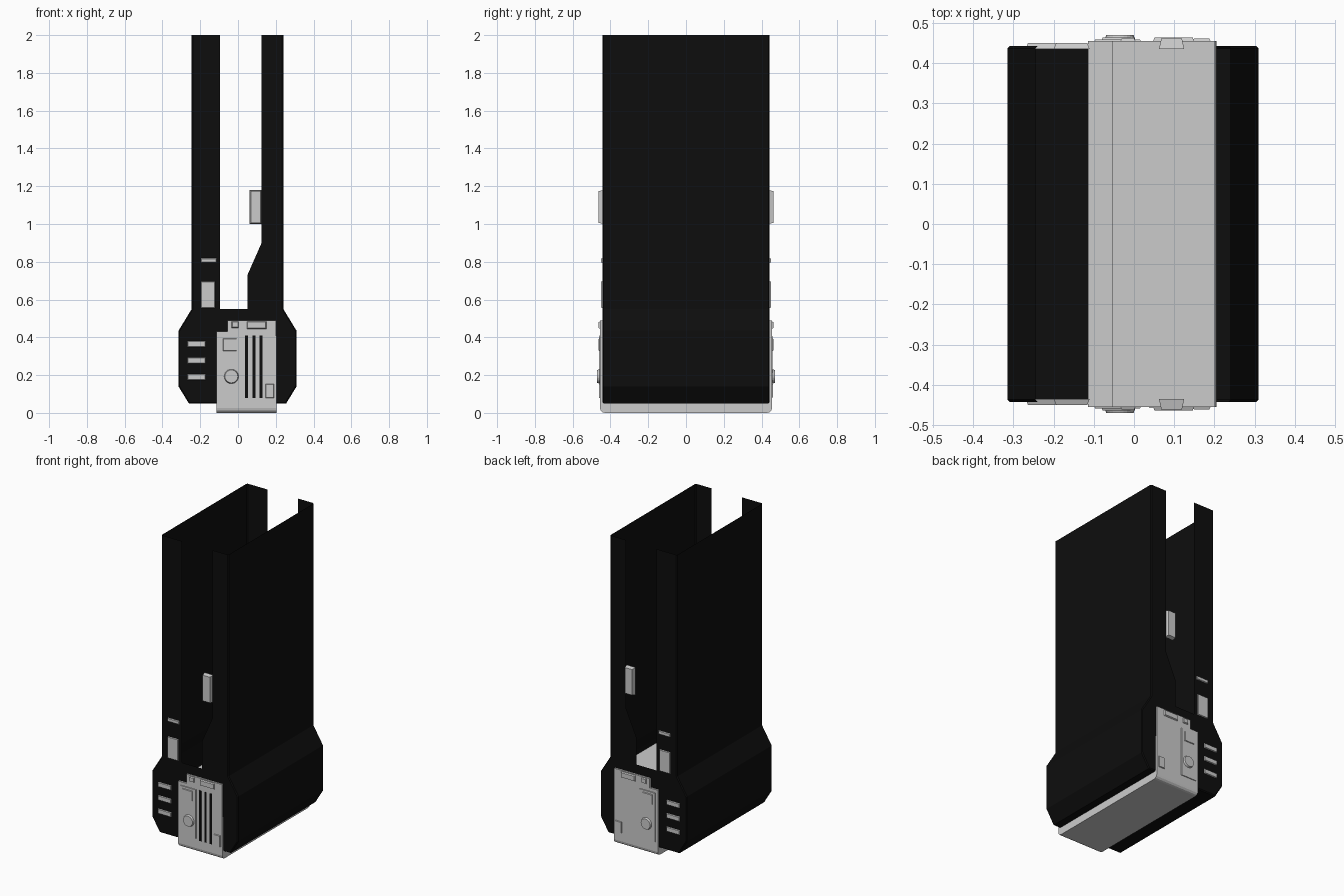
import bpy, bmesh, math
from mathutils import Matrix, Vector

if "Cube" in bpy.data.objects:
    bpy.data.objects.remove(bpy.data.objects["Cube"])


def material(name, rgb):
    m = bpy.data.materials.new(name)
    m.use_nodes = True
    m.diffuse_color = (*rgb, 1)
    bsdf = m.node_tree.nodes["Principled BSDF"]
    bsdf.inputs["Base Color"].default_value = (*rgb, 1)
    bsdf.inputs["Roughness"].default_value = 0.6
    return m


BLACK = material("matte black", (0.004, 0.004, 0.004))
GREY = material("light grey", (0.6, 0.6, 0.6))


def finish(bm, name, mat):
    mesh = bpy.data.meshes.new(name)
    bm.to_mesh(mesh)
    bm.free()
    mesh.materials.append(mat)
    ob = bpy.data.objects.new(name, mesh)
    bpy.context.collection.objects.link(ob)
    return ob


def prism(outline, y, open_from=None):
    """Extrude an x-z outline along y; sides from open_from on are left open."""
    bm = bmesh.new()
    front = [bm.verts.new((x, -y, z)) for x, z in outline]
    back = [bm.verts.new((x, y, z)) for x, z in outline]
    bm.faces.new(front)
    bm.faces.new(back[::-1])
    n = len(outline)
    for i in range(n if open_from is None else open_from):
        j = (i + 1) % n
        bm.faces.new((front[j], front[i], back[i], back[j]))
    bmesh.ops.recalc_face_normals(bm, faces=bm.faces)
    return bm


def end_name(side):
    return "front_" if side < 0 else "back_"


def plate(name, x0, x1, z0, z1, y0, y1, side, mat=GREY, taper=0.006):
    """Raised rectangle on one end, with sloping borders."""
    bm = bmesh.new()
    bmesh.ops.create_cube(bm, size=1)
    for v in bm.verts:
        outer = v.co.y > 0
        t = taper if outer else 0
        v.co = Vector((x1 - t if v.co.x > 0 else x0 + t,
                       side * (y1 if outer else y0),
                       z1 - t if v.co.z > 0 else z0 + t))
    bmesh.ops.recalc_face_normals(bm, faces=bm.faces)
    return finish(bm, end_name(side) + name, mat)


# Black sheet shell, open at the top and between the end flanges
outer = [(-0.245, 2), (-0.245, 0.55), (-0.315, 0.435), (-0.315, 0.14),
         (-0.26, 0.05), (0.255, 0.05), (0.31, 0.14), (0.31, 0.435),
         (0.24, 0.55), (0.24, 2)]
opening = [(0.125, 2), (0.125, 0.9), (0.05, 0.73), (0.05, 0.55),
           (-0.095, 0.55), (-0.095, 2)]
shell = prism(outer + opening, 0.443, len(outer) - 1)
rims = [e for e in shell.edges if len(e.link_faces) == 2
        and abs(e.verts[0].co.y - e.verts[1].co.y) < 0.01]
bmesh.ops.bevel(shell, geom=rims, offset=0.006, segments=1, affect='EDGES')
finish(shell, "outer_shell", BLACK)

# Solid light base block with a stepped top and chamfered lower ends
base = prism([(-0.115, 0), (0.205, 0), (0.202, 0.49), (-0.055, 0.49),
              (-0.055, 0.43), (-0.115, 0.43)], 0.455)
low = [e for e in base.edges if all(v.co.z < 0.01 for v in e.verts)
       and abs(e.verts[0].co.y - e.verts[1].co.y) < 0.01]
bmesh.ops.bevel(base, geom=low, offset=0.025, segments=3, profile=0.5,
                affect='EDGES')
finish(base, "base_block", GREY)

# Details repeated on both ends
for side in (-1, 1):
    # Bars on the shell flank
    for i, z in enumerate((0.17, 0.258, 0.345)):
        plate(f"lower_bar_{i + 1}", -0.27, -0.168, z, z + 0.038, 0.435, 0.45, side)
    plate("tall_tab", -0.2, -0.118, 0.552, 0.70, 0.435, 0.45, side)
    plate("thin_bar", -0.2, -0.11, 0.792, 0.822, 0.435, 0.45, side)
    # Clip beside the flange opening
    plate("clip", 0.062, 0.125, 1.0, 1.18, 0.435, 0.462, side)

    # Panels on the base block
    plate("side_panel", -0.1, 0.018, 0.085, 0.41, 0.45, 0.459, side, taper=0.003)
    plate("square_pad", -0.082, -0.005, 0.327, 0.395, 0.455, 0.464, side, taper=0.004)
    plate("small_square", -0.036, 0.006, 0.448, 0.486, 0.45, 0.463, side)
    plate("top_slot_pad", 0.045, 0.152, 0.443, 0.486, 0.45, 0.464, side)
    plate("corner_pad", 0.145, 0.192, 0.078, 0.155, 0.45, 0.461, side, taper=0.004)

    # Round button
    bm = bmesh.new()
    bmesh.ops.create_cone(bm, cap_ends=True, segments=24, radius1=0.04,
                          radius2=0.034, depth=0.016,
                          matrix=Matrix.Translation((-0.035, side * 0.462, 0.193))
                          @ Matrix.Rotation(-side * math.pi / 2, 4, 'X'))
    finish(bm, end_name(side) + "round_button", GREY)

# Dark vent slots on the front only
for i, x in enumerate((0.045, 0.084, 0.123)):
    plate(f"vent_slot_{i + 1}", x - 0.008, x + 0.008, 0.08, 0.41,
          0.452, 0.457, -1, BLACK, 0)
